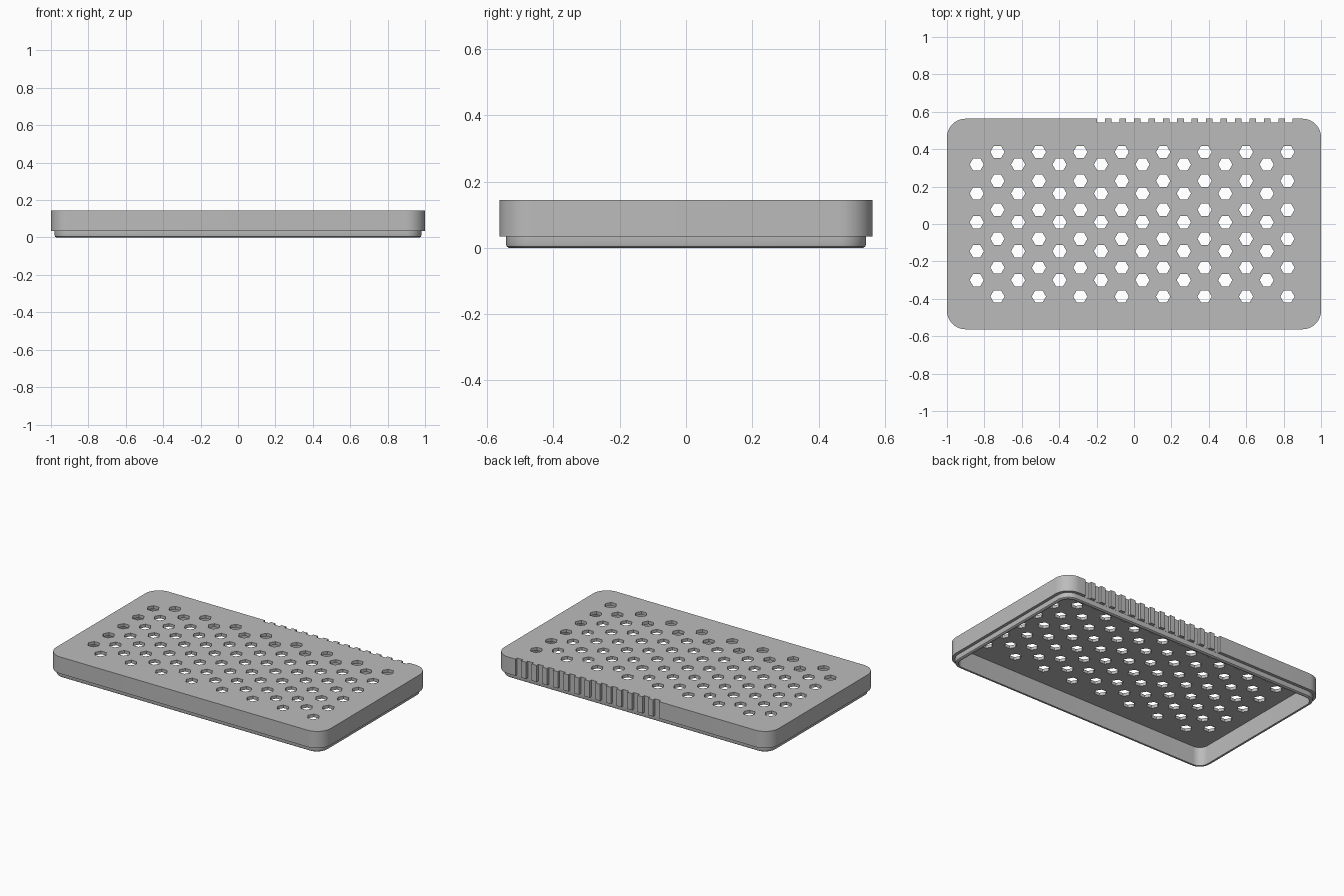
import bpy, bmesh
from math import cos, sin, pi, radians

cube = bpy.data.objects.get("Cube")
if cube:
    bpy.data.objects.remove(cube, do_unlink=True)

HALF_X, HALF_Y, RADIUS, TOP = 1.0, 0.563, 0.1, 0.145

grey = bpy.data.materials.new("plain grey")
grey.use_nodes = True
grey.diffuse_color = (0.5, 0.5, 0.5, 1)
grey.node_tree.nodes["Principled BSDF"].inputs["Base Color"].default_value = (0.5, 0.5, 0.5, 1)


def make_object(name, bm):
    bmesh.ops.recalc_face_normals(bm, faces=bm.faces)
    mesh = bpy.data.meshes.new(name)
    bm.to_mesh(mesh)
    bm.free()
    mesh.materials.append(grey)
    obj = bpy.data.objects.new(name, mesh)
    bpy.context.collection.objects.link(obj)
    return obj


def rounded_ring(bm, inset, z, steps=10):
    """Rounded rectangle outline, inset evenly from the outer wall."""
    r = RADIUS - inset
    ring = []
    for quarter, (sx, sy) in enumerate([(1, 1), (-1, 1), (-1, -1), (1, -1)]):
        for i in range(steps + 1):
            a = (quarter + i / steps) * pi / 2
            ring.append(bm.verts.new((sx * (HALF_X - RADIUS) + r * cos(a),
                                      sy * (HALF_Y - RADIUS) + r * sin(a), z)))
    return ring


def prism(bm, outline, z0, z1):
    low = [bm.verts.new((x, y, z0)) for x, y in outline]
    high = [bm.verts.new((x, y, z1)) for x, y in outline]
    bm.faces.new(low)
    bm.faces.new(high)
    for i in range(len(low)):
        j = (i + 1) % len(low)
        bm.faces.new((low[i], low[j], high[j], high[i]))


# Hollow lid: ceiling, inner wall, rim, plug lip, step and outer wall
profile = [(0.04, 0.125), (0.04, 0.0), (0.028, 0.0), (0.022, 0.004), (0.02, 0.01),
           (0.02, 0.035), (0.0, 0.035), (0.0, TOP)]
bm = bmesh.new()
rings = [rounded_ring(bm, inset, z) for inset, z in profile]
for a, b in zip(rings, rings[1:]):
    for i in range(len(a)):
        j = (i + 1) % len(a)
        bm.faces.new((a[i], a[j], b[j], b[i]))
bm.faces.new(rings[0])
bm.faces.new(rings[-1])
lid = make_object("vented_lid", bm)

# Staggered hexagonal vent holes
bm = bmesh.new()
for x0, y0, rows in [(-0.73, 0.385, 6), (-0.841, 0.318, 5)]:
    for col in range(8):
        for row in range(rows):
            x, y = x0 + col * 0.2215, y0 - row * 0.1545
            prism(bm, [(x + 0.038 * cos(k * pi / 3), y + 0.038 * sin(k * pi / 3))
                       for k in range(6)], 0.1, 0.2)

# Grip notches along the back edge
for n in range(14):
    x = -0.197 + n * 0.0772
    prism(bm, [(x, 0.544), (x + 0.042, 0.544), (x + 0.042, 0.6), (x, 0.6)], 0.02, 0.2)
cutter = make_object("hole_and_notch_cutter", bm)
cutter.hide_render = True

# Cut, then smooth the rounded corners
cut = lid.modifiers.new("cut", "BOOLEAN")
cut.operation = "DIFFERENCE"
cut.solver = "EXACT"
cut.object = cutter
bpy.ops.object.select_all(action="DESELECT")
bpy.context.view_layer.objects.active = lid
lid.select_set(True)
bpy.ops.object.modifier_apply(modifier=cut.name)
bpy.data.objects.remove(cutter, do_unlink=True)
bpy.ops.object.shade_smooth_by_angle(angle=radians(30))
